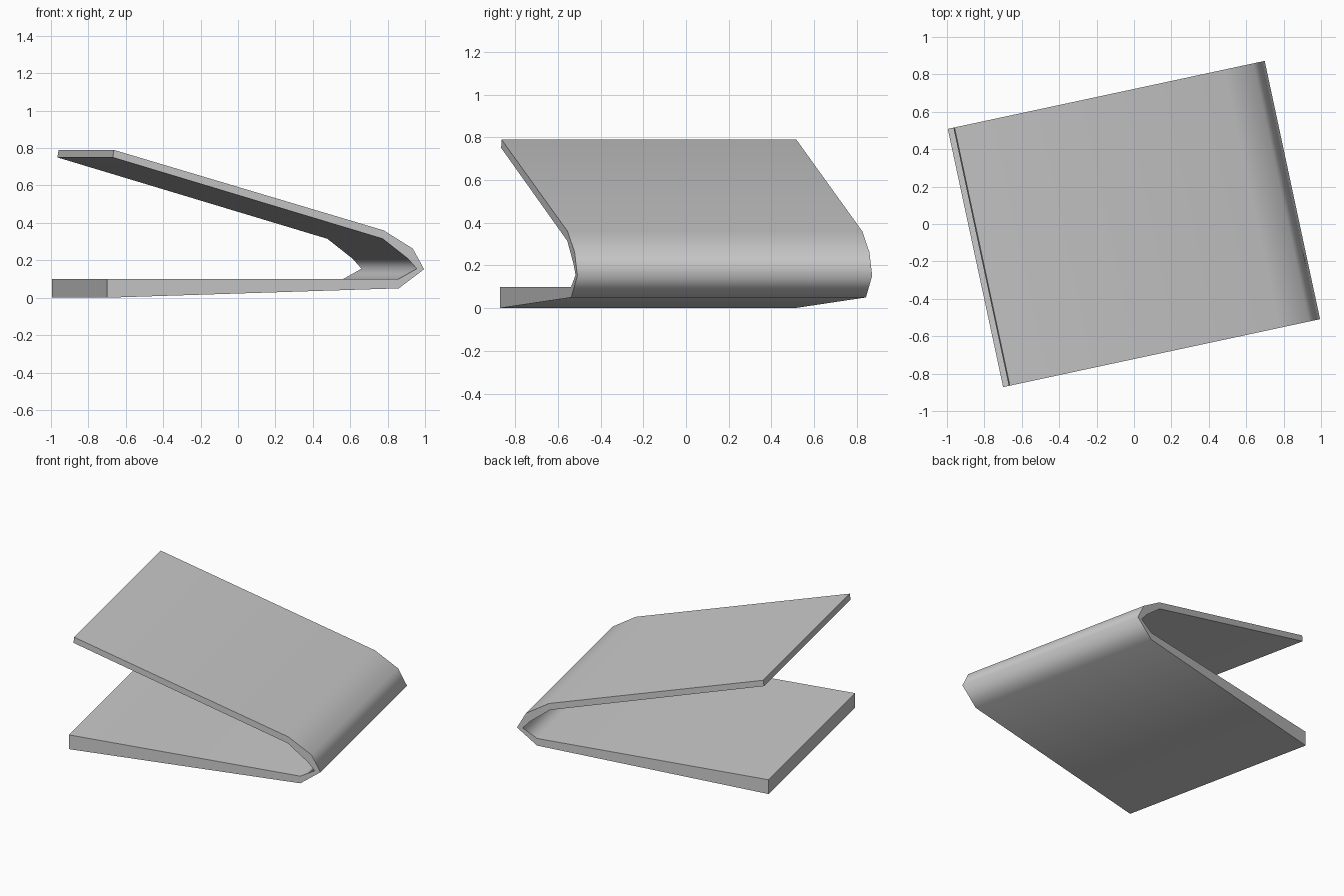
import bpy
import bmesh
from math import radians
from mathutils import Matrix

cube = bpy.data.objects.get("Cube")
if cube:
    bpy.data.objects.remove(cube, do_unlink=True)

HALF_WIDTH = 0.706
TURN = radians(12.1)

# Cross-section of the folded sheet: outside of the fold, then inside
outer = [(-0.867, 0), (0.728, 0.05), (0.866, 0.152), (0.805, 0.262),
         (0.645, 0.36), (-0.83, 0.79)]
inner = [(-0.836, 0.75), (0.64, 0.315), (0.78, 0.207), (0.826, 0.155),
         (0.727, 0.1), (-0.867, 0.1)]

grey = bpy.data.materials.new("plain grey")
grey.use_nodes = True
colour = (0.6, 0.6, 0.6, 1)
grey.diffuse_color = colour
grey.node_tree.nodes["Principled BSDF"].inputs["Base Color"].default_value = colour

# Extrude the cross-section across the sheet's width
bm = bmesh.new()
profile = outer + inner
sides = [[bm.verts.new((x, y, z)) for x, z in profile]
         for y in (-HALF_WIDTH, HALF_WIDTH)]
front, back = sides
count = len(profile)
flat = set()
for i in range(count):
    j = (i + 1) % count
    face = bm.faces.new((front[i], front[j], back[j], back[i]))
    face.smooth = True
    # The two free ends of the sheet stay flat
    if i in (len(outer) - 1, count - 1):
        flat.add(face)

# Side faces as a strip of quads between outside and inside
for row in sides:
    for i in range(len(outer) - 1):
        flat.add(bm.faces.new((row[i], row[i + 1],
                               row[count - 2 - i], row[count - 1 - i])))

# Smooth along the fold, crisp at the rim
for face in flat:
    face.smooth = False
    for edge in face.edges:
        edge.smooth = False
bmesh.ops.recalc_face_normals(bm, faces=bm.faces)
bmesh.ops.transform(bm, matrix=Matrix.Rotation(TURN, 4, "Z"), verts=bm.verts)

mesh = bpy.data.meshes.new("folded_sheet")
bm.to_mesh(mesh)
bm.free()
mesh.materials.append(grey)
sheet = bpy.data.objects.new("folded_sheet", mesh)
bpy.context.scene.collection.objects.link(sheet)
